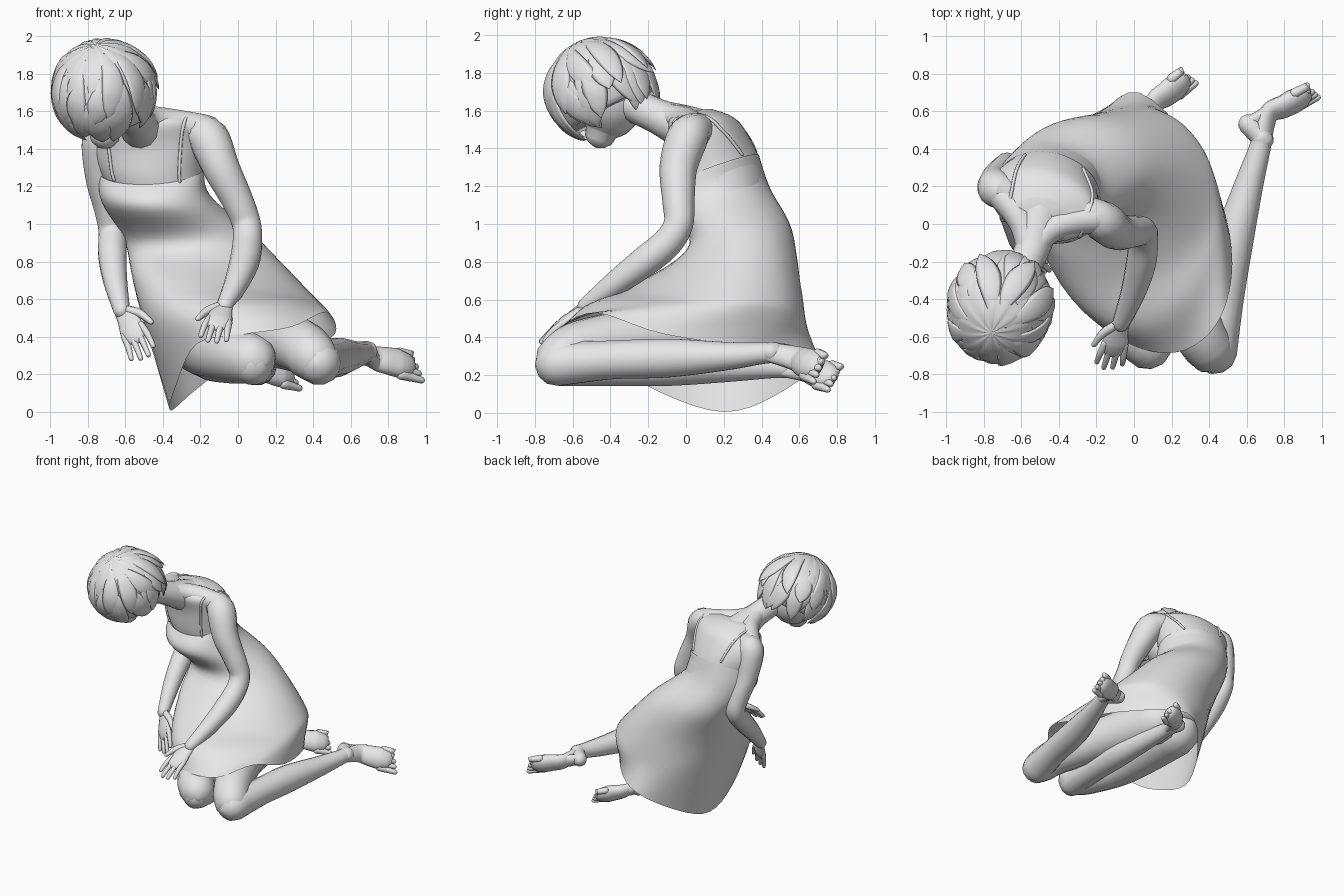
import bpy, bmesh, math, random
from mathutils import Vector
from mathutils.bvhtree import BVHTree

random.seed(4)
cube = bpy.data.objects.get("Cube")
if cube:
    bpy.data.objects.remove(cube, do_unlink=True)

grey = bpy.data.materials.new("plain grey")
grey.use_nodes = True
grey.diffuse_color = (0.8, 0.8, 0.8, 1)
grey.node_tree.nodes["Principled BSDF"].inputs["Base Color"].default_value = (0.8, 0.8, 0.8, 1)


def spline(pts, n, closed=False):
    """Smooth path through points of any dimension."""
    P = [Vector(p) for p in pts]
    m = len(P)
    at = (lambda i: P[i % m]) if closed else (lambda i: P[min(max(i, 0), m - 1)])
    out = []
    for i in range(m if closed else m - 1):
        a, b, c, d = (at(i + j) for j in (-1, 0, 1, 2))
        for k in range(n):
            t = k / n
            out.append((b * 2 + (c - a) * t + (a * 2 - b * 5 + c * 4 - d) * t * t
                        + (b * 3 - a - c * 3 + d) * t ** 3) * 0.5)
    return out if closed else out + [P[-1]]


def skin(name, rings, caps=True):
    """Quad surface through a row of closed rings."""
    bm = bmesh.new()
    rows = [[bm.verts.new(p) for p in ring] for ring in rings]
    for r0, r1 in zip(rows, rows[1:]):
        for i in range(len(r0)):
            j = (i + 1) % len(r0)
            bm.faces.new((r0[i], r0[j], r1[j], r1[i]))
    if caps:
        bm.faces.new(rows[0])
        bm.faces.new(rows[-1])
    bmesh.ops.recalc_face_normals(bm, faces=bm.faces)
    for face in bm.faces:
        face.smooth = True
    me = bpy.data.meshes.new(name)
    bm.to_mesh(me)
    bm.free()
    me.materials.append(grey)
    ob = bpy.data.objects.new(name, me)
    bpy.context.collection.objects.link(ob)
    return ob


def tube(name, path, flat=1.0, normal=(0, 0, 1), sides=14, n=5):
    """Rounded limb through (x, y, z, radius) points, flattened along normal."""
    S = [(p.xyz, p.w) for p in spline(path, n)]
    t0 = (S[0][0] - S[1][0]).normalized()
    t1 = (S[-1][0] - S[-2][0]).normalized()
    (a, ra), (b, rb) = S[0], S[-1]
    steps = ((0.5, 0.87), (0.85, 0.53), (1, 0.08))
    S = [(a + t0 * ra * u, ra * v) for u, v in reversed(steps)] + S
    S += [(b + t1 * rb * u, rb * v) for u, v in steps]
    rings = []
    for i, (p, r) in enumerate(S):
        t = (S[min(i + 1, len(S) - 1)][0] - S[max(i - 1, 0)][0]).normalized()
        side = Vector(normal).cross(t).normalized()
        up = t.cross(side)
        rings.append([p + (side * math.cos(q) + up * math.sin(q) * flat) * r
                      for q in (math.tau * k / sides for k in range(sides))])
    return skin(name, rings)


def oval(c, u, v, n=10):
    """Tilted ellipse starting at the front."""
    angles = [math.tau * k / n - math.pi / 2 for k in range(n)]
    return [Vector(c) + Vector(u) * math.cos(q) + Vector(v) * math.sin(q) for q in angles]


def loft(name, controls, caps):
    rings = [spline(r, 5, True) for r in controls]
    columns = [spline(col, 6) for col in zip(*rings)]
    return skin(name, list(zip(*columns)), caps)


# Torso
torso = loft("torso", [
    oval((-.08, .3, .42), (.24, -.05, 0), (.03, .2, 0)),
    oval((-.2, .32, .75), (.22, -.06, 0), (.04, .19, 0)),
    oval((-.34, .26, .98), (.22, -.07, 0), (.05, .18, .04)),
    oval((-.45, .18, 1.25), (.26, -.07, 0), (.05, .21, .06)),
    oval((-.48, .13, 1.44), (.29, -.08, .03), (.05, .18, .05)),
    oval((-.48, .08, 1.54), (.25, -.07, .02), (.05, .16, .03)),
    oval((-.5, .03, 1.59), (.14, -.04, 0), (.04, .1, .02))], True)
tube("neck", [(-.49, .1, 1.47, .13), (-.52, -.03, 1.52, .115), (-.55, -.15, 1.57, .093),
              (-.62, -.3, 1.64, .09)], normal=(1, 0, 0))
tube("left_neck_slope", [(-.53, -.13, 1.58, .06), (-.46, -.04, 1.56, .07),
                         (-.35, .01, 1.54, .075), (-.2, .03, 1.51, .08)])
tube("right_neck_slope", [(-.57, -.12, 1.58, .06), (-.59, -.01, 1.55, .07),
                          (-.65, .09, 1.52, .075), (-.73, .18, 1.47, .08)])

# Dress with an uneven hem that drops to the ground on one side
hem = [(.02, -.66, .41), (.28, -.67, .45), (.47, -.48, .53), (.52, -.13, .42), (.38, .33, .35),
       (.03, .7, .3), (-.22, .52, .12), (-.36, .2, .005), (-.33, -.2, .14), (-.22, -.5, .36)]
loft("dress", [
    oval((-.46, .17, 1.29), (.275, -.07, 0), (.05, .205, .08)),
    oval((-.44, .17, 1.14), (.285, -.08, 0), (.06, .265, .05)),
    oval((-.26, .29, .93), (.34, -.08, 0), (.08, .26, .04)),
    oval((-.09, .17, .67), (.47, -.02, -.03), (.05, .44, -.01)),
    oval((-.02, .05, .51), (.48, 0, .05), (0, .59, -.05)),
    hem], False)

# Shoulder straps, laid on the torso surface
tree = BVHTree.FromPolygons([v.co for v in torso.data.vertices],
                            [p.vertices[:] for p in torso.data.polygons])
straps = {
    "left_strap": [(-.3, -.06, 1.22), (-.3, -.07, 1.4), (-.29, -.05, 1.54), (-.23, .07, 1.6),
                   (-.2, .2, 1.52), (-.25, .32, 1.38)],
    "right_strap": [(-.69, .02, 1.22), (-.69, .02, 1.4), (-.69, .06, 1.53), (-.67, .15, 1.6),
                    (-.63, .27, 1.52), (-.58, .36, 1.38)]}
for name, pts in straps.items():
    path = []
    for p in spline(pts, 3):
        spot, nor = tree.find_nearest(p)[:2]
        path.append((*(spot + nor * 0.004), 0.009))
    tube(name, path, normal=(1, 0, 0), sides=8, n=2)

# Arms
tube("left_arm", [(-.24, .06, 1.5, .09), (-.16, .01, 1.46, .11), (-.09, -.04, 1.3, .1),
                  (0, -.04, 1.12, .085), (.045, -.04, 1.0, .078), (.05, -.1, .9, .08),
                  (.035, -.22, .8, .08), (-.01, -.38, .68, .065), (-.07, -.53, .565, .045)],
     normal=(1, 0, 0))
tube("right_arm", [(-.69, .17, 1.48, .09), (-.735, .19, 1.44, .1), (-.73, .24, 1.25, .085),
                   (-.69, .29, 1.08, .078), (-.67, .3, .96, .075), (-.67, .2, .84, .077),
                   (-.655, .06, .7, .065), (-.62, -.1, .54, .045)], normal=(1, 0, 0))


def hand(side, wrist, direction, across):
    w, d = Vector(wrist), Vector(direction).normalized()
    a = Vector(across)
    a = (a - d * a.dot(d)).normalized()
    n = d.cross(a)

    def at(along, sideways, r, drop=0.0):
        return (*(w + d * along + a * sideways + Vector((0, 0, -drop))), r)
    tube(side + "_palm", [at(-.02, 0, .042), at(.06, .005, .058), at(.13, 0, .07),
                          at(.16, 0, .066)], flat=.4, normal=n)
    for k, reach in enumerate((.26, .29, .3, .27)):
        s = k - 1.5
        tube(f"{side}_finger_{k + 1}", [at(.14, s * .036, .02), at(.21, s * .042, .018),
                                       at(reach, s * .046, .014, .02)], normal=n, sides=8, n=3)
    tube(side + "_thumb", [at(.02, .03, .025), at(.08, .08, .023), at(.16, .11, .015)],
         normal=n, sides=8, n=3)


hand("left", (-.07, -.53, .565), (-.04, -.14, -.1), (-1, 0, .1))
hand("right", (-.62, -.1, .54), (.15, -.18, -.28), (.8, -.2, .5))

# Folded legs
tube("left_thigh", [(0, .3, .42, .19), (.18, -.2, .4, .165), (.33, -.54, .35, .145),
                    (.4, -.66, .29, .135)])
tube("left_calf", [(.43, -.68, .26, .12), (.48, -.4, .28, .105), (.53, -.1, .29, .105),
                   (.61, .2, .3, .078), (.67, .4, .315, .058), (.68, .46, .32, .058)])
tube("right_thigh", [(-.18, .3, .38, .19), (-.12, -.25, .33, .17), (0, -.54, .295, .15),
                     (.07, -.64, .28, .135)])
tube("right_calf", [(.08, -.66, .25, .11), (.1, -.4, .24, .1), (.1, -.1, .245, .105),
                    (.08, .2, .24, .08), (.06, .45, .24, .058), (.06, .53, .24, .058)])


def foot(side, ankle, heel, tip, across):
    h, t, k0 = Vector(heel), Vector(tip), Vector(ankle)
    d = (t - h).normalized()
    a = Vector(across)
    a = (a - d * a.dot(d)).normalized()
    n = d.cross(a)
    length = (t - h).length

    def at(f, s, r):
        return (*(h + d * length * f + a * s), r)
    tube(side + "_foot", [(*k0, .058), at(.36, 0, .07), at(.55, 0, .08), at(.68, 0, .085),
                          at(.74, 0, .08)], flat=.66, normal=n)
    tube(side + "_heel", [(*k0, .055), at(.1, 0, .055)], normal=n, n=3)
    tube(side + "_sole", [at(.1, 0, .05), at(.4, 0, .06), at(.65, 0, .06)], flat=.7, normal=n)
    for k in range(5):
        s = (k - 2) * .035
        tube(f"{side}_toe_{k + 1}", [at(.72, s, .028), at(.88, s * 1.05, .022),
                                    at(.98 - .03 * k, s * 1.1, .018)], normal=n, sides=8, n=3)


foot("left", (.69, .45, .32), (.57, .51, .32), (.98, .72, .23), (-.3, .4, .85))
foot("right", (.06, .52, .24), (0, .56, .25), (.31, .8, .18), (-.45, .45, .75))

# Bowed head: axes for crown, face and side
centre = Vector((-.72, -.46, 1.715))
crown = Vector((-.15, -.45, .88)).normalized()
face = Vector((-.25, -.85, -.47))
face = (face - crown * face.dot(crown)).normalized()
side = crown.cross(face)


def on_head(polar, turn, r):
    out = face * math.cos(turn) * 1.04 + side * math.sin(turn)
    return centre + (crown * math.cos(polar) + out * math.sin(polar)) * r


c = centre
tube("face", [(c.x, c.y, c.z, .2), (c.x + .01, c.y + .04, c.z - .08, .2),
              (c.x + .01, c.y + .03, c.z - .17, .155), (c.x + .01, c.y + .01, c.z - .23, .085)],
     normal=(1, 0, 0), sides=24)
tube("nose", [(*on_head(1.95, 0, .2), .03), (*on_head(2.1, 0, .235), .02)],
     normal=(1, 0, 0), sides=8)

# Hair cap and layered pointed locks, flicking out at the nape
skin("hair_cap", [[on_head(.02 + i * .116, math.tau * k / 40, .272 + .004 * math.sin(k * 2.1))
                   for k in range(40)] for i in range(19)])
for layer, count, first, last in (("long", 24, .8, 2.38), ("upper", 16, .5, 1.85)):
    for k in range(count):
        turn = math.tau * (k + random.uniform(-.4, .4)) / count
        drift = random.uniform(-.4, .4)
        start = first + random.uniform(-.2, .4)
        end = last + random.uniform(-.2, .1)
        flick = .012 + .045 * max(0, -math.cos(turn))
        path = []
        for f, width in ((0, .01), (.3, .05), (.6, .066), (.85, .045), (1, .004)):
            p = on_head(start + (end - start) * f, turn + drift * f * f, .268 + flick * f ** 3)
            path.append((*p, width))
        tube(f"{layer}_lock_{k + 1}", path, flat=.22, normal=on_head(1.3, turn, 1) - centre,
             sides=8, n=4)
